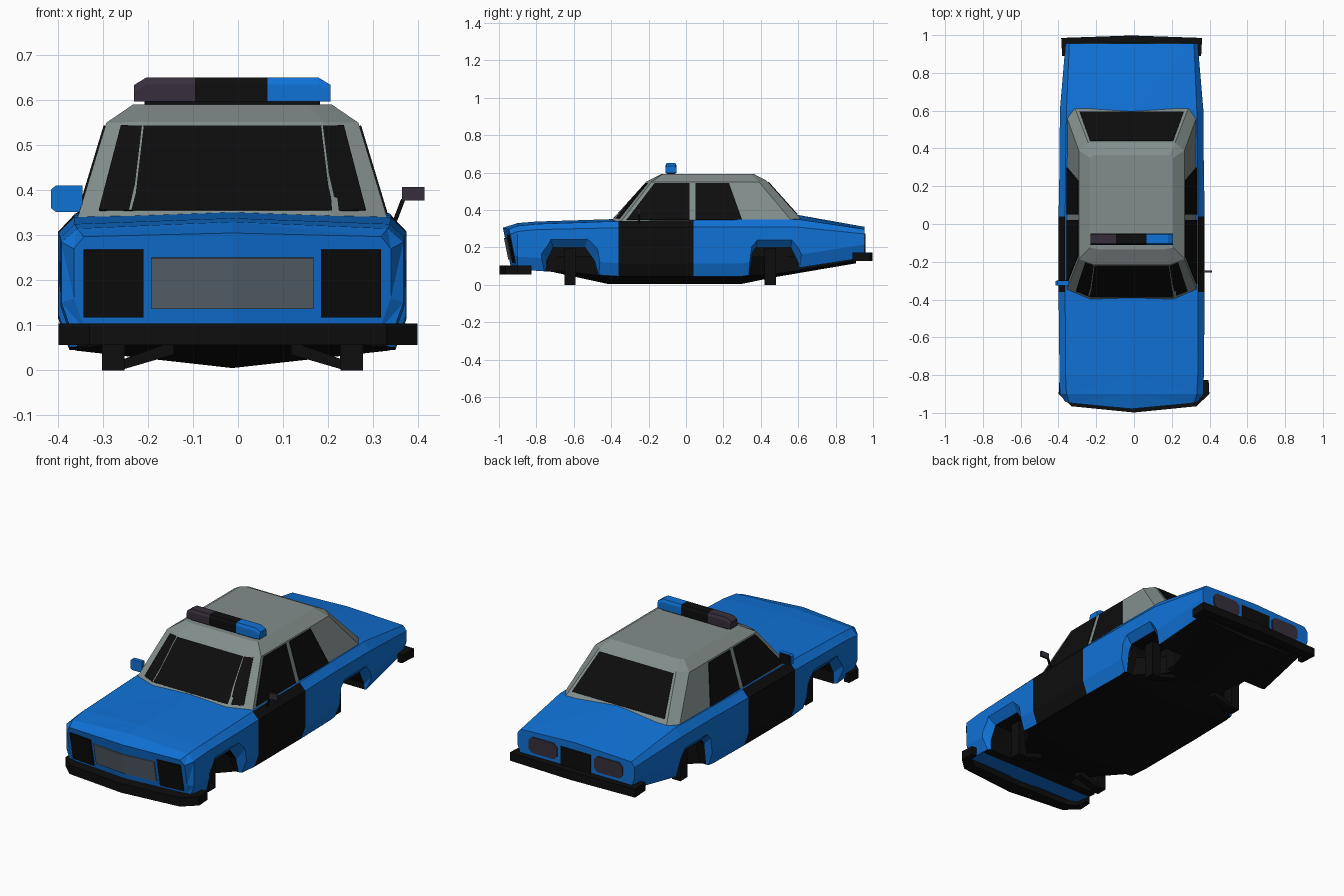
import bpy, bmesh
from mathutils import Vector

if "Cube" in bpy.data.objects:
    bpy.data.objects.remove(bpy.data.objects["Cube"])

CX = -0.0125  # body centre line


def material(name, rgb):
    m = bpy.data.materials.new(name)
    m.diffuse_color = (*rgb, 1)
    m.use_nodes = True
    m.node_tree.nodes["Principled BSDF"].inputs["Base Color"].default_value = m.diffuse_color
    return m


BLUE = material("blue_paint", (0.005, 0.168, 0.68))
BLACK = material("black", (0.004, 0.004, 0.004))
GREY = material("roof_grey", (0.225, 0.27, 0.26))
LENS = material("dark_lens", (0.038, 0.028, 0.045))
GRILLE = material("grille_grey", (0.10, 0.125, 0.155))


def make(name, verts, faces, mats, cx=CX):
    me = bpy.data.meshes.new(name)
    me.from_pydata([(x + cx, y, z) for x, y, z in verts], [], faces)
    bm = bmesh.new()
    bm.from_mesh(me)
    bmesh.ops.recalc_face_normals(bm, faces=bm.faces)
    bm.to_mesh(me)
    bm.free()
    for m in mats:
        me.materials.append(m)
    ob = bpy.data.objects.new(name, me)
    bpy.context.collection.objects.link(ob)
    return ob


def loft(name, rings, mats, cx=CX, split_caps=False):
    """Skin equal rings of points and cap both ends."""
    n = len(rings[0])
    verts = [p for r in rings for p in r]
    faces = [(i * n + j, i * n + (j + 1) % n, (i + 1) * n + (j + 1) % n, (i + 1) * n + j)
             for i in range(len(rings) - 1) for j in range(n)]
    for o in (0, (len(rings) - 1) * n):
        idx = list(range(o, o + n))
        if split_caps:
            faces += [idx[:n // 2 + 1], idx[n // 2:] + idx[:1]]
        else:
            faces.append(idx)
    return make(name, verts, faces, mats, cx)


def box(name, x, y, z, mat, cx=CX):
    return loft(name, [[(a, y[0], z[0]), (a, y[1], z[0]), (a, y[1], z[1]), (a, y[0], z[1])] for a in x], [mat], cx)


def panel(name, polys, mat):
    """Thin plate made of one or more polygons."""
    verts, faces = [], []
    for p in polys:
        faces.append(list(range(len(verts), len(verts) + len(p))))
        verts += p
    ob = make(name, verts, faces, [mat])
    bm = bmesh.new()
    bm.from_mesh(ob.data)
    bmesh.ops.remove_doubles(bm, verts=bm.verts, dist=0.0005)
    bm.to_mesh(ob.data)
    bm.free()
    mod = ob.modifiers.new("thickness", 'SOLIDIFY')
    mod.thickness, mod.offset = 0.008, 0
    return ob


def on_quad(a, b, c, d, uv):
    """Points on the quad a-b (bottom) to d-c (top)."""
    a, b, c, d = map(Vector, (a, b, c, d))
    return [tuple(a.lerp(b, u).lerp(d.lerp(c, u), v)) for u, v in uv]


def mirror_x(pts):
    return [(-x, y, z) for x, y, z in pts]


def nose(x, z, out=0.0):
    return (x, -0.98 + 0.09 * abs(x) + 0.2 * (0.31 - z) - out, z)


# lower body: y, bottom, half width, crease z, shoulder half width, shoulder z, centre z
stations = [
    (None, .09, .352, .27, .33, .297, .305),
    (-.90, .08, .380, .285, .345, .315, .330),
    (-.80, .075, .382, .295, .350, .325, .338),
    (-.36, .045, .387, .305, .352, .340, .352),
    (.04, .045, .387, .308, .352, .345, .355),
    (.30, .045, .382, .310, .350, .348, .360),
    (.60, .09, .380, .308, .345, .350, .373),
    (.955, .145, .350, .272, .330, .297, .310)]
rings = []
for y, zb, w, zc, ws, zs, zt in stations:
    half = [(0, zb), (w - .025, zb), (w, zb + .07), (w, zc), (ws, zs), (0, zt)]
    ring = half + [(-x, z) for x, z in half[-2:0:-1]]
    rings.append([nose(x, z) if y is None else (x, y, z) for x, z in ring])
body = loft("body", rings, [BLUE, BLACK], split_caps=True)
bm = bmesh.new()
bm.from_mesh(body.data)
for f in bm.faces:  # black front doors and underside
    c = f.calc_center_median()
    door = -.36 < c.y < .04 and abs(f.normal.x) > .3
    under = f.normal.z < -.8 and c.y > -.8
    f.material_index = int(door or under)
bmesh.ops.triangulate(bm, faces=bm.faces)
bm.to_mesh(body.data)
bm.free()

# wheel arches: flared blue lip, black well
arches = [
    ([(-.79, -.05), (-.785, .19), (-.73, .262), (-.52, .262), (-.465, .21), (-.42, -.05)],
     [(-.755, -.05), (-.745, .13), (-.71, .2), (-.54, .2), (-.49, .13), (-.44, -.05)]),
    ([(.30, -.05), (.35, .225), (.385, .262), (.57, .262), (.63, .19), (.64, -.05)],
     [(.325, -.05), (.355, .17), (.375, .2), (.56, .2), (.60, .12), (.61, -.05)])]
for outer, inner in arches:
    for s in (-1, 1):
        cut = loft("arch_cutter", [[(s * x, y, z) for y, z in prof]
                                   for x, prof in ((.18, inner), (.345, inner), (.402, outer))], [BLUE, BLACK])
        cut.hide_render = True
        for f in cut.data.polygons:
            f.material_index = int(abs(f.center.x - CX) < .35)
        mod = body.modifiers.new("arch", 'BOOLEAN')
        mod.operation, mod.solver, mod.object = 'DIFFERENCE', 'EXACT', cut
        bpy.context.view_layer.objects.active = body
        bpy.ops.object.modifier_apply(modifier=mod.name)
        bpy.data.objects.remove(cut)

# cabin: base, eave and roof rings (right half, front to back)
base = [(.22, -.405, .335), (.345, -.35, .335), (.345, .57, .335), (.30, .612, .355)]
eave = [(.20, -.212, .552), (.28, -.185, .55), (.28, .39, .55), (.23, .43, .558)]
roof = [(.17, -.135, .591), (.22, -.125, .591), (.22, .35, .591), (.20, .365, .591)]
loft("cabin", [h + mirror_x(h)[::-1] for h in (base, eave, roof)], [GREY])

# windscreen wraps round the front corners
v0, v1 = .09, .96
mid = on_quad(mirror_x(base)[0], base[0], eave[0], mirror_x(eave)[0], [(0, v0), (1, v0), (1, v1), (0, v1)])
corner = on_quad(base[0], base[1], eave[1], eave[0], [(0, v0), (.64, v0), (.56, v1), (0, v1)])
panel("windscreen", [mid, corner, mirror_x(corner)[::-1]], BLACK)
panel("rear_window", [on_quad(base[3], mirror_x(base)[3], mirror_x(eave)[3], eave[3],
                              [(.03, .1), (.97, .1), (.97, .95), (.03, .95)])], BLACK)

# side windows
for name, prof in (("front", [(-.318, .347), (-.168, .543), (.02, .543), (.02, .347)]),
                   ("rear", [(.05, .347), (.05, .543), (.23, .543), (.30, .347)])):
    pts = [(.345 - (z - .335) / .215 * .065, y, z) for y, z in prof]
    panel(name + "_right_window", [pts], BLACK)
    panel(name + "_left_window", [mirror_x(pts)], BLACK)

# grille and headlamps on the pointed nose
g = [nose(x, z, .001) for x, z in ((0, .137), (.18, .137), (.18, .25), (0, .25))]
panel("grille", [g, mirror_x(g)[::-1]], GRILLE)
h = [nose(x, z, .001) for x, z in ((.197, .118), (.33, .118), (.33, .268), (.197, .268))]
panel("headlamp_right", [h], BLACK)
panel("headlamp_left", [mirror_x(h)], BLACK)

# tail lamps and rear plate
t = [(x, .956, z) for x, z in ((.13, .19), (.26, .19), (.28, .21), (.28, .255),
                               (.26, .275), (.13, .275), (.11, .255), (.11, .21))]
panel("tail_lamp_right", [t], LENS)
panel("tail_lamp_left", [mirror_x(t)], LENS)
panel("rear_plate", [[(x, .956, z) for x, z in ((-.09, .17), (.09, .17), (.09, .27), (-.09, .27))]], BLACK)


def bumper(name, half, depth, z0, z1, cx):
    """Bar swept along a mirrored path; half is (x, y, inner x, inner y)."""
    path = [(-a, b, -c, d) for a, b, c, d in half] + half[-2::-1]
    loft(name, [[(a, b, z0), (a, b, z1), (c, d, z1), (c, d, z0)] for a, b, c, d in path], [BLACK], cx)


bumper("front_bumper", [(.395, -.825, .365, -.825), (.399, -.90, .36, -.88), (.33, -.965, .31, -.91),
                        (0, -.998, 0, -.92)], .05, .056, .104, 0)
bumper("rear_bumper", [(.368, .89, .34, .89), (.373, .985, .33, .94), (0, .998, 0, .94)], .05, .127, .172, CX)

# floor pan with shallow keel
loft("floor_pan", [[(-w, y, z1), (0, y, z0), (w, y, z1), (w, y, .15), (-w, y, .15)]
                   for y, w, z0, z1 in ((-.72, .17, .07, .08), (-.42, .35, .005, .044), (.30, .35, .005, .044),
                                        (.47, .17, .04, .055), (.91, .28, .115, .13))], [BLACK])

# suspension posts and arms
for place, y in (("front", -.62), ("rear", .45)):
    for side, s in (("left", -1), ("right", 1)):
        loft(f"{place}_{side}_post", [[(s * a, b, z) for a, b in ((i, y - .03), (.29, y - .03),
                                                                 (.29, y + .03), (i, y + .03))]
                                      for i, z in ((.24, 0), (.235, .195))], [BLACK])
        loft(f"{place}_{side}_arm", [[(s * a, b, z) for a, z in ((.25, 0), (.25, .022), (.13, .065), (.13, .035))]
                                     for b in (y - .02, y + .02)], [BLACK])

# roof light bar
def bar_ring(x, top):
    return [(x, -.11, .597), (x, -.05, .597), (x, -.05, top - .015), (x, -.056, top),
            (x, -.104, top), (x, -.11, top - .015)]


loft("light_bar_left_lens", [bar_ring(-.218, .634), bar_ring(-.192, .65), bar_ring(-.083, .65)], [LENS])
loft("light_bar_centre", [bar_ring(-.083, .65), bar_ring(.078, .65)], [BLACK])
loft("light_bar_right_lens", [bar_ring(.078, .65), bar_ring(.192, .65), bar_ring(.218, .634)], [BLUE])
box("light_bar_mount", (-.195, .195), (-.105, -.055), (.586, .599), BLACK)

# door mirrors
loft("left_mirror", [[(x, y, z) for x, z in ((-.345, .352), (-.405, .352), (-.415, .36),
                                            (-.415, .402), (-.405, .41), (-.345, .41))]
                     for y in (-.325, -.303)], [BLUE], 0)
box("left_mirror_glass", (-.41, -.35), (-.303, -.298), (.357, .406), BLACK, 0)
box("right_mirror", (.364, .414), (-.257, -.245), (.377, .407), LENS, 0)
loft("right_mirror_stalk", [[(x - .004, -.255, z), (x + .006, -.255, z), (x + .006, -.246, z), (x - .004, -.246, z)]
                            for x, z in ((.345, .325), (.366, .38))], [BLACK], 0)
